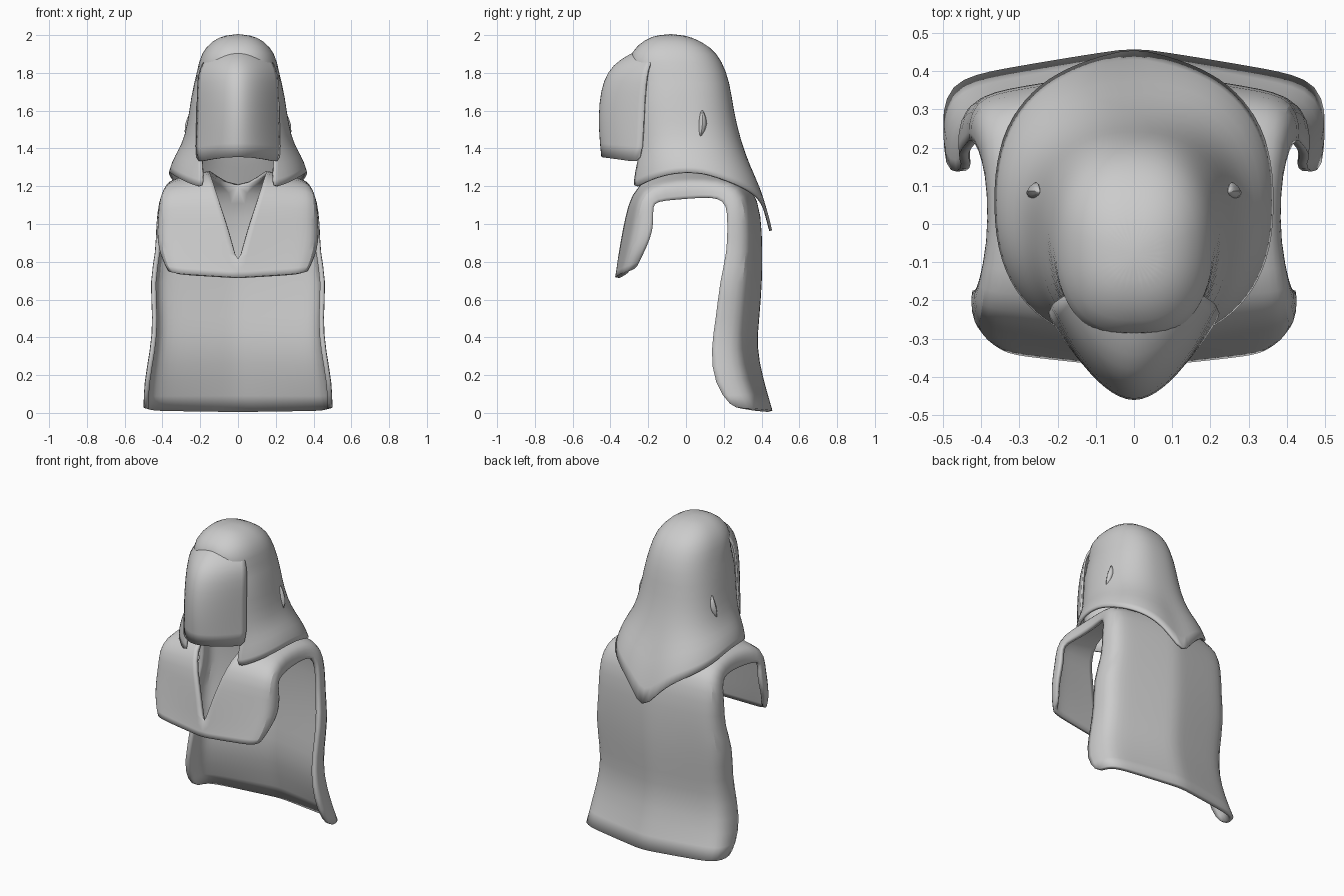
import bpy, bmesh
from math import sin, cos, radians, pi


def cloth(name, rows, thickness):
    """Mirrored cloth shell lofted through rows of points on the +x side."""
    bm = bmesh.new()
    grid = [[bm.verts.new(p) for p in row] for row in rows]
    for a, b in zip(grid, grid[1:]):
        for i in range(len(a) - 1):
            bm.faces.new((a[i], a[i + 1], b[i + 1], b[i]))
    bmesh.ops.remove_doubles(bm, verts=bm.verts[:], dist=0.0005)
    bmesh.ops.recalc_face_normals(bm, faces=bm.faces[:])
    me = bpy.data.meshes.new(name)
    bm.to_mesh(me)
    bm.free()
    ob = bpy.data.objects.new(name, me)
    bpy.context.collection.objects.link(ob)
    mir = ob.modifiers.new("mirror", 'MIRROR')
    mir.use_clip = True
    sub = ob.modifiers.new("smooth", 'SUBSURF')
    sub.levels = sub.render_levels = 1
    sol = ob.modifiers.new("thickness", 'SOLIDIFY')
    sol.thickness = thickness
    sol.offset = 0
    bpy.ops.object.select_all(action='DESELECT')
    ob.select_set(True)
    bpy.context.view_layer.objects.active = ob
    bpy.ops.object.shade_smooth_by_angle(angle=radians(50))
    return ob


def spow(v, e):
    return (1 if v >= 0 else -1) * abs(v) ** e


# Cape: chest panel with V neck, over the shoulders, down the back
# inner x, outer x, inner y, outer y, inner z, outer z
cape = [
    (0, .36, -.365, -.265, .715, .775),
    (0, .395, -.355, -.23, .77, .85),
    (.03, .415, -.335, -.19, .90, .92),
    (.07, .41, -.31, -.17, 1.03, 1.01),
    (.11, .405, -.28, -.18, 1.15, 1.09),
    (.14, .395, -.20, -.16, 1.24, 1.12),
    (.15, .37, -.05, -.05, 1.27, 1.13),
    (.15, .37, .10, .08, 1.27, 1.14),
    (.12, .385, .27, .17, 1.25, 1.14),
    (0, .405, .35, .22, 1.18, 1.10),
    (0, .42, .39, .22, 1.05, 1.00),
    (0, .42, .395, .22, .85, .85),
    (0, .455, .395, .18, .70, .70),
    (0, .435, .38, .16, .50, .50),
    (0, .45, .365, .13, .35, .33),
    (0, .485, .40, .15, .18, .15),
    (0, .485, .45, .24, .008, .03),
]
# fractions across: flat panel to a corner, then a side flap
across = [(0, 0), (.17, .06), (.34, .12), (.52, .19), (.7, .26), (.85, .33),
          (.97, .45), (1.01, .75), (1, 1)]
cloth("cape", [[(xi + (xo - xi) * u, yi + (yo - yi) * v, zi + (zo - zi) * v)
                for u, v in across] for xi, xo, yi, yo, zi, zo in cape], 0.025)

# Hood: rings from the crown down to the flared cowl with a pointed back tip
# front z, side z, back z, half width, front y, back y, opening angle, tip
hood = [
    (2.0, 2.0, 2.0, 0, -.08, -.08, 0, 0),
    (1.988, 1.985, 1.985, .10, -.18, .03, 0, 0),
    (1.945, 1.935, 1.93, .165, -.25, .13, 0, 0),
    (1.87, 1.86, 1.86, .205, -.315, .185, 0, 0),
    (1.75, 1.75, 1.75, .23, -.31, .225, 50, 0),
    (1.60, 1.60, 1.60, .25, -.30, .245, 46, 0),
    (1.46, 1.46, 1.45, .275, -.29, .28, 42, 0),
    (1.34, 1.39, 1.32, .31, -.29, .33, 34, .03),
    (1.25, 1.33, 1.20, .345, -.30, .39, 28, .07),
    (1.17, 1.275, 1.08, .36, -.305, .425, 26, .15),
]
N = 16
rows = []
for zf, zs, zb, w, yf, yb, a0, tip in hood:
    cy, r = (yf + yb) / 2, (yb - yf) / 2
    row = []
    for k in range(N + 1):
        a = radians(a0 + (180 - a0) * k / N)
        c = cos(a)
        t = max(0, a / (pi / 2) - 1)
        z = zs + (zf - zs) * c * c if c > 0 else zs + (zb - zs) * t - tip * t ** 7
        x = w * max(sin(a), 0) ** .82 if k < N else 0
        row.append((x, cy - r * spow(c, .85) + .2 * tip * t ** 7, z))
    rows.append(row)
cloth("hood", rows, 0.015)

# Face mask: hollow shield, half width, front y, side y, front z, side z
mask = [
    (.222, -.445, -.235, 1.355, 1.325),
    (.217, -.46, -.225, 1.50, 1.49),
    (.213, -.458, -.22, 1.64, 1.63),
    (.212, -.435, -.21, 1.76, 1.75),
    (.20, -.385, -.20, 1.84, 1.82),
    (.17, -.30, -.18, 1.895, 1.87),
    (.13, -.22, -.15, 1.925, 1.90),
]
N = 6
cloth("face_mask", [[(w * k / N, yf + (ys - yf) * (k / N) ** 1.8,
                      zf + (zs - zf) * (k / N) ** 1.8)
                     for k in range(N + 1)] for w, yf, ys, zf, zs in mask], 0.012)

# Small pinched folds on the sides of the hood
cloth("side_fold", [
    [(.245, .08, 1.60), (.25, .085, 1.60), (.245, .09, 1.60)],
    [(.255, .06, 1.53), (.30, .09, 1.52), (.255, .12, 1.53)],
    [(.27, .07, 1.46), (.28, .075, 1.46), (.27, .08, 1.46)],
], 0.005)
